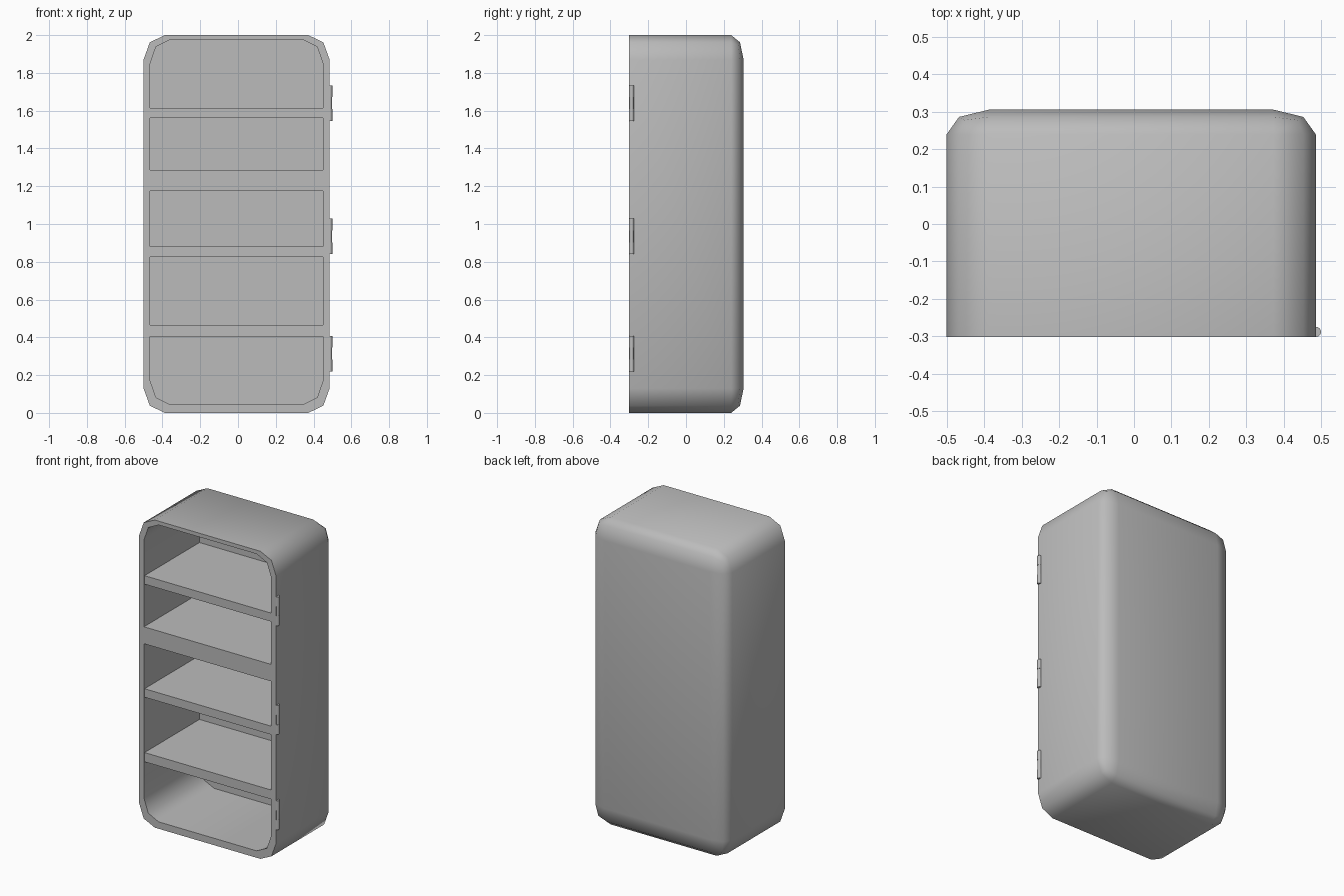
import bpy, bmesh, math
from mathutils import Vector

if "Cube" in bpy.data.objects:
    bpy.data.objects.remove(bpy.data.objects["Cube"], do_unlink=True)

grey = bpy.data.materials.new("light grey")
grey.use_nodes = True
COLOUR = (0.5, 0.5, 0.5, 1)
grey.diffuse_color = COLOUR
grey.node_tree.nodes["Principled BSDF"].inputs["Base Color"].default_value = COLOUR

# Outer bounds, inner opening bounds, and rounding size per axis
LOW, HIGH = Vector((-0.5, -0.302, 0)), Vector((0.485, 0.305, 2))
IN_LOW, IN_HIGH = Vector((-0.465, 0, 0.045)), Vector((0.45, 0, 1.975))
ROUND = Vector((0.113, 0.066, 0.13))
CAVITY_BACK = 0.268


def finish(name, bm):
    """Turn a bmesh into a grey object with smooth faces and sharp corners."""
    bmesh.ops.recalc_face_normals(bm, faces=bm.faces)
    mesh = bpy.data.meshes.new(name)
    bm.to_mesh(mesh)
    bm.free()
    mesh.materials.append(grey)
    obj = bpy.data.objects.new(name, mesh)
    bpy.context.collection.objects.link(obj)
    bpy.ops.object.select_all(action='DESELECT')
    obj.select_set(True)
    bpy.context.view_layer.objects.active = obj
    bpy.ops.object.shade_smooth_by_angle(angle=math.radians(60))
    return obj


def box_mesh(low, high):
    bm = bmesh.new()
    bmesh.ops.create_cube(bm, size=1)
    size, mid = high - low, (high + low) / 2
    for v in bm.verts:
        v.co = v.co * size + mid
    return bm


def box(name, low, high):
    return finish(name, box_mesh(Vector(low), Vector(high)))


def extrude_ring(bm, edges):
    geom = bmesh.ops.extrude_edge_only(bm, edges=edges)["geom"]
    return ([g for g in geom if isinstance(g, bmesh.types.BMVert)],
            [g for g in geom if isinstance(g, bmesh.types.BMEdge)])


# Cabinet: rounded everywhere but the front, bevelled in units of the rounding
inverse = Vector([1 / r for r in ROUND])
bm = box_mesh(LOW * inverse, HIGH * inverse)
front_y = LOW.y * inverse.y
soft = [e for e in bm.edges
        if any(v.co.y > front_y + 0.01 for v in e.verts)]
bmesh.ops.bevel(bm, geom=soft, offset=1, offset_type='OFFSET',
                segments=2, profile=0.5, affect='EDGES')
for v in bm.verts:
    v.co = v.co * ROUND

# Open the front, then pull in the rim and push back the cavity
front = [f for f in bm.faces if all(v.co.y < LOW.y + 0.001 for v in f.verts)]
bmesh.ops.delete(bm, geom=front, context='FACES_ONLY')
verts, edges = extrude_ring(bm, [e for e in bm.edges if e.is_boundary])
for v in verts:
    for axis in (0, 2):
        t = (v.co[axis] - LOW[axis]) / (HIGH[axis] - LOW[axis])
        v.co[axis] = IN_LOW[axis] + t * (IN_HIGH[axis] - IN_LOW[axis])
verts, edges = extrude_ring(bm, edges)
for v in verts:
    v.co.y = CAVITY_BACK
bmesh.ops.contextual_create(bm, geom=edges)
finish("cabinet_shell", bm)

# Thin shelves sit just behind the rim; the thick divider is flush with it
for name, bottom, top, y in (("lower_shelf", 0.405, 0.465, -0.296),
                             ("middle_shelf", 0.825, 0.88, -0.296),
                             ("divider", 1.175, 1.285, LOW.y),
                             ("upper_shelf", 1.56, 1.615, -0.296)):
    box(name, (IN_LOW.x, y, bottom), (IN_HIGH.x, CAVITY_BACK, top))

# Hinges: three stacked knuckles each on the front left edge
KNUCKLE = 0.0627
for place, base in (("lower", 0.22), ("middle", 0.84), ("upper", 1.546)):
    bm = bmesh.new()
    for i, radius in enumerate((0.0135, 0.0115, 0.0135)):
        made = bmesh.ops.create_cone(bm, cap_ends=True, segments=16, depth=KNUCKLE,
                                     radius1=radius, radius2=radius)
        bmesh.ops.translate(bm, verts=made["verts"],
                            vec=(0.4855, -0.288, base + KNUCKLE * (i + 0.5)))
    finish(place + "_hinge", bm)
